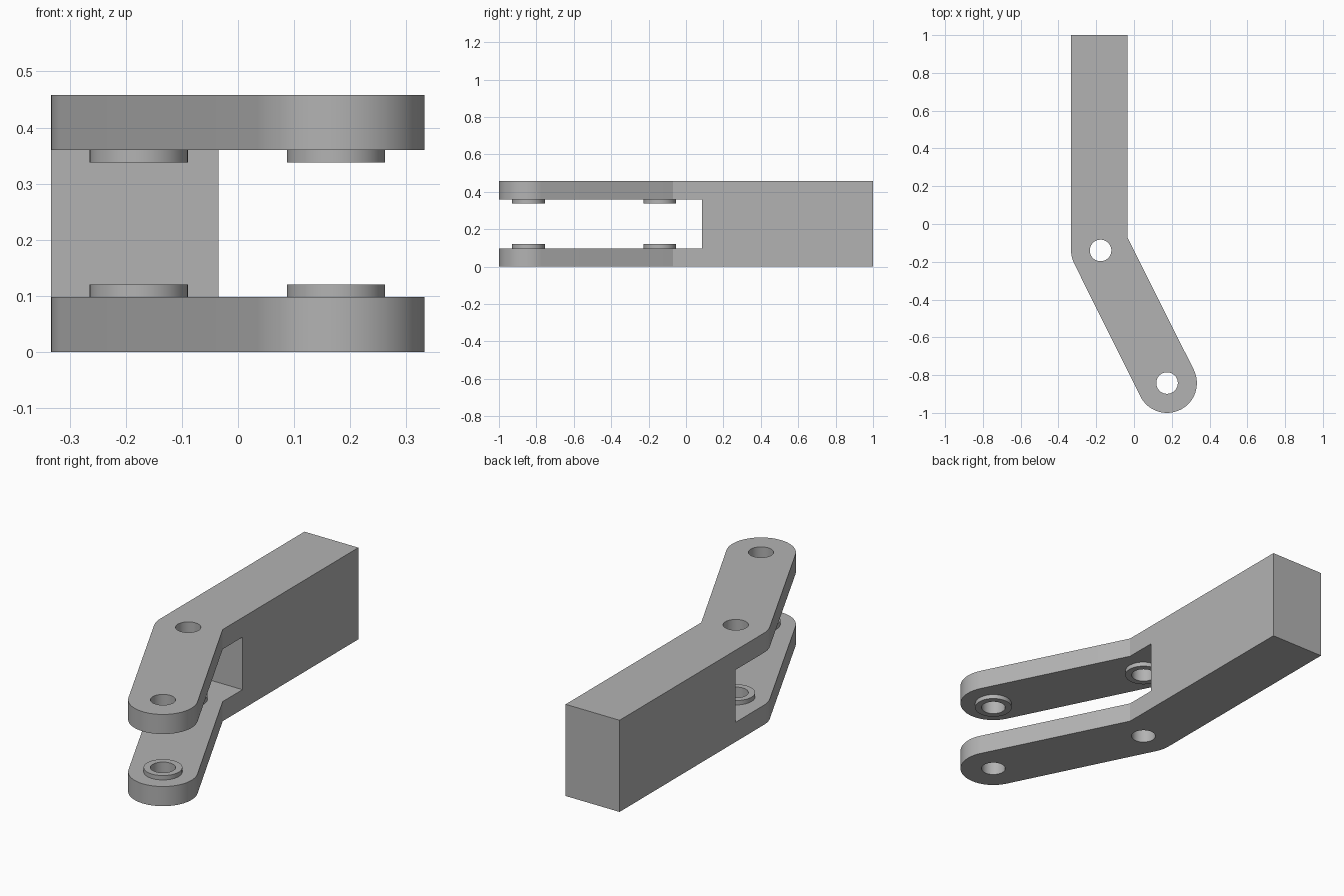
import bpy, bmesh, math
from mathutils import Vector

if "Cube" in bpy.data.objects:
    bpy.data.objects.remove(bpy.data.objects["Cube"], do_unlink=True)

HEIGHT, PLATE, BOSS = 0.458, 0.098, 0.022
LEFT, RIGHT = -0.333, -0.035
SLOT_END = 0.085
ELBOW, TIP = Vector((-0.177, -0.14)), Vector((0.175, -0.842))
R_ELBOW, R_TIP, R_BOSS, R_BORE = 0.156, 0.158, 0.0875, 0.057
SEGMENTS = 64

grey = bpy.data.materials.new("plain grey")
grey.use_nodes = True
colour = (0.45, 0.45, 0.45, 1)
grey.diffuse_color = colour
grey.node_tree.nodes["Principled BSDF"].inputs["Base Color"].default_value = colour


def arc(centre, radius, start, end, steps):
    angles = [start + (end - start) * i / steps for i in range(steps + 1)]
    return [centre + radius * Vector((math.cos(a), math.sin(a))) for a in angles]


def prism(name, outline, bottom, top):
    """Extrude a closed plan outline between two heights."""
    bm = bmesh.new()
    base = bm.faces.new([bm.verts.new((p[0], p[1], bottom)) for p in outline])
    result = bmesh.ops.extrude_face_region(bm, geom=[base])
    moved = [v for v in result["geom"] if isinstance(v, bmesh.types.BMVert)]
    bmesh.ops.translate(bm, verts=moved, vec=(0, 0, top - bottom))
    bmesh.ops.recalc_face_normals(bm, faces=bm.faces)
    mesh = bpy.data.meshes.new(name)
    bm.to_mesh(mesh)
    bm.free()
    mesh.materials.append(grey)
    obj = bpy.data.objects.new(name, mesh)
    bpy.context.collection.objects.link(obj)
    return obj


def cylinder(name, centre, radius, bottom, top):
    return prism(name, arc(centre, radius, 0, math.tau, SEGMENTS)[:-1], bottom, top)


def cut(target, cutter):
    mod = target.modifiers.new("cut " + cutter.name, 'BOOLEAN')
    mod.operation, mod.solver, mod.object = 'DIFFERENCE', 'EXACT', cutter
    cutter.hide_render = True
    cutter.display_type = 'WIRE'


# Bent bar: straight shank, rounded elbow and rounded tip
along = (TIP - ELBOW).normalized()
side = Vector((-along.y, along.x))
side_angle = math.atan2(side.y, side.x)
edge = TIP + R_TIP * side
corner = edge - along * ((edge.x - RIGHT) / along.x)
outline = [Vector((RIGHT, 1)), Vector((LEFT, 1))]
outline += arc(ELBOW, R_ELBOW, math.pi, math.pi + side_angle, 10)
outline += arc(TIP, R_TIP, side_angle - math.pi, side_angle, 32)
outline.append(corner)
body = prism("forked_arm", outline, 0, HEIGHT)

# Slot that splits the front into two plates
slot = prism("slot_cutter", [(-1, -2), (1, -2), (1, SLOT_END), (-1, SLOT_END)],
             PLATE, HEIGHT - PLATE)
cut(body, slot)

# Pin bores and the raised bosses around them on the inner plate faces
parts = [body]
cutters = [slot]
for place, centre in (("elbow", ELBOW), ("tip", TIP)):
    bore = cylinder(place + "_bore_cutter", centre, R_BORE, -1, 1)
    cutters.append(bore)
    cut(body, bore)
    for level, low in (("lower", PLATE), ("upper", HEIGHT - PLATE - BOSS)):
        boss = cylinder(f"{level}_{place}_boss", centre, R_BOSS, low, low + BOSS)
        cut(boss, bore)
        parts.append(boss)

# Apply the cuts, drop the cutters and shade the curved walls smooth
bpy.ops.object.select_all(action='DESELECT')
for part in parts:
    part.select_set(True)
bpy.context.view_layer.objects.active = body
bpy.ops.object.convert(target='MESH')
for cutter in cutters:
    bpy.data.objects.remove(cutter, do_unlink=True)
bpy.ops.object.shade_smooth_by_angle(angle=math.radians(25))
